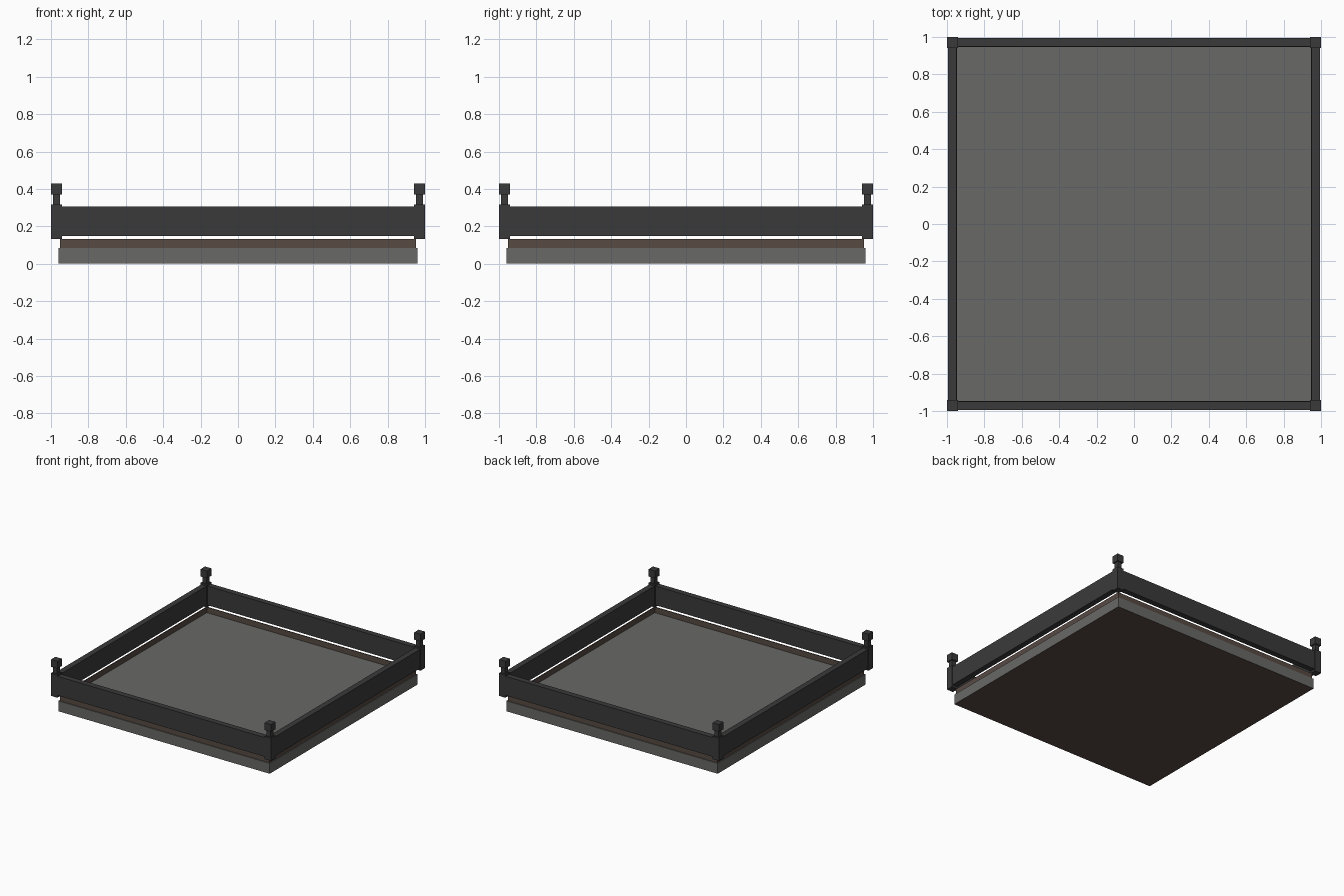
import bpy, bmesh
from mathutils import Matrix, Vector

if "Cube" in bpy.data.objects:
    bpy.data.objects.remove(bpy.data.objects["Cube"])


def material(name, rgb):
    m = bpy.data.materials.new(name)
    m.diffuse_color = (*rgb, 1)
    m.use_nodes = True
    m.node_tree.nodes["Principled BSDF"].inputs["Base Color"].default_value = m.diffuse_color
    return m


STONE = material("stone_grey", (0.14, 0.14, 0.135))
WOOD = material("dark_brown", (0.095, 0.068, 0.055))
IRON = material("dark_iron", (0.042, 0.042, 0.042))


def add_box(bm, lo, hi):
    lo, hi = Vector(lo), Vector(hi)
    bmesh.ops.create_cube(bm, size=1, matrix=Matrix.Translation((lo + hi) / 2)
                          @ Matrix.Diagonal((*(hi - lo), 1)))


def finish(bm, name, *mats):
    me = bpy.data.meshes.new(name)
    bm.to_mesh(me)
    bm.free()
    for m in mats:
        me.materials.append(m)
    ob = bpy.data.objects.new(name, me)
    bpy.context.collection.objects.link(ob)
    return ob


# Base slab with a brown underside
bm = bmesh.new()
add_box(bm, (-0.96, -0.96, 0), (0.96, 0.96, 0.085))
for f in bm.faces:
    if f.calc_center_median().z < 0.001:
        f.material_index = 1
finish(bm, "floor_slab", STONE, WOOD)

# Thin upright curb around the recessed floor
OUT, INN, Z0, Z1 = 0.953, 0.947, 0.085, 0.131
for s, side in ((-1, "low"), (1, "high")):
    a, b = sorted((s * OUT, s * INN))
    bm = bmesh.new()
    add_box(bm, (-OUT, a, Z0), (OUT, b, Z1))
    finish(bm, f"curb_y_{side}", WOOD)
    bm = bmesh.new()
    add_box(bm, (a, -INN, Z0), (b, INN, Z1))
    finish(bm, f"curb_x_{side}", WOOD)

# Parapet rails between the posts
for s, side in ((-1, "low"), (1, "high")):
    a, b = sorted((s * 0.995, s * 0.948))
    bm = bmesh.new()
    add_box(bm, (-0.943, a, 0.148), (0.943, b, 0.305))
    finish(bm, f"rail_y_{side}", IRON)
    bm = bmesh.new()
    add_box(bm, (a, -0.943, 0.148), (b, 0.943, 0.305))
    finish(bm, f"rail_x_{side}", IRON)

# Corner posts: block, narrow neck, square cap
C = 0.971
for sx in (-1, 1):
    for sy in (-1, 1):
        bm = bmesh.new()
        for r, z0, z1 in ((0.029, 0.131, 0.318), (0.019, 0.318, 0.37), (0.029, 0.37, 0.43)):
            add_box(bm, (sx * C - r, sy * C - r, z0), (sx * C + r, sy * C + r, z1))
        finish(bm, f"corner_post_{'right' if sx > 0 else 'left'}_{'back' if sy > 0 else 'front'}", IRON)
